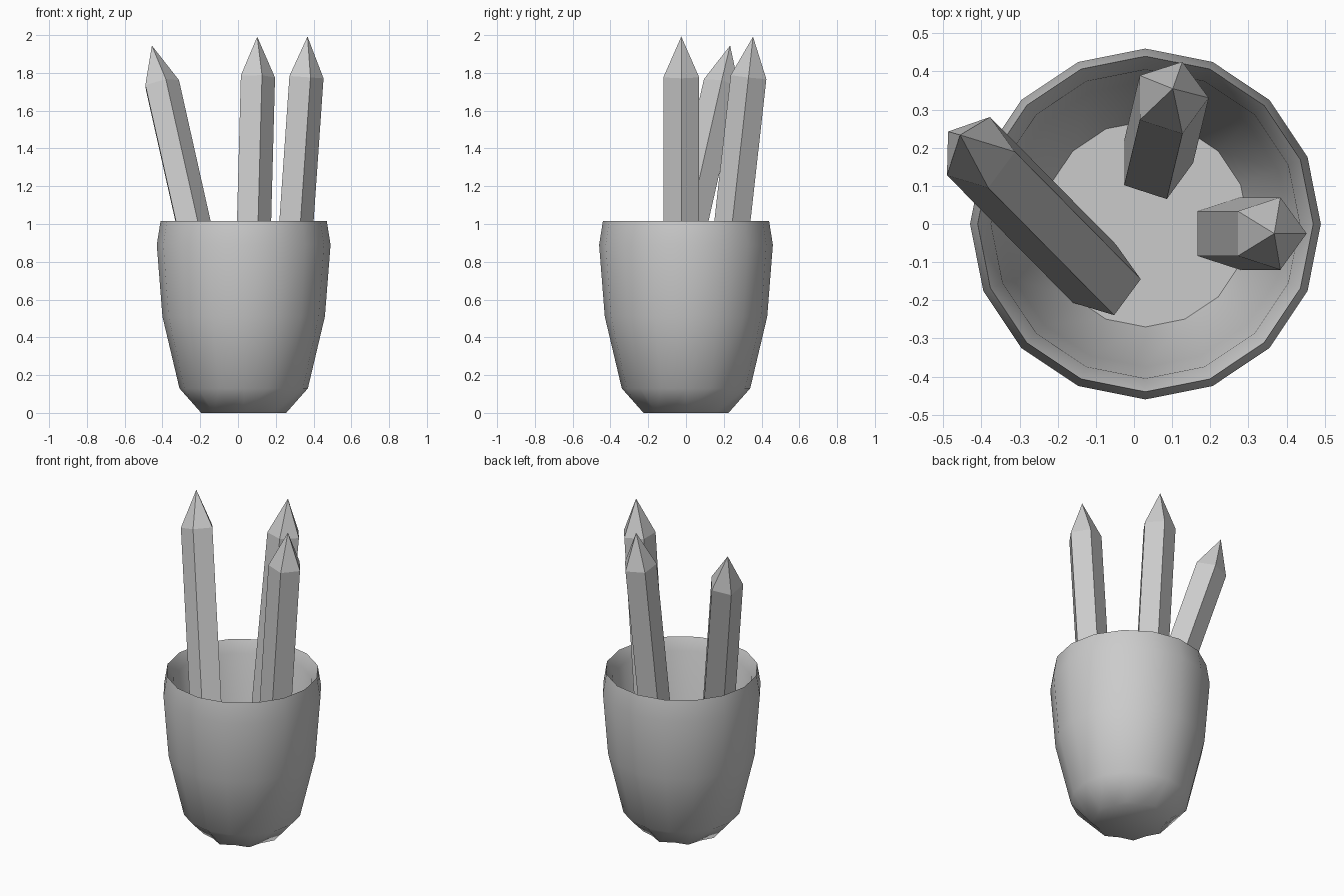
import bpy, bmesh
from math import sin, cos, pi, radians
from mathutils import Vector

if "Cube" in bpy.data.objects:
    bpy.data.objects.remove(bpy.data.objects["Cube"])


def make_object(name, bm):
    bmesh.ops.recalc_face_normals(bm, faces=bm.faces[:])
    mesh = bpy.data.meshes.new(name)
    bm.to_mesh(mesh)
    bm.free()
    obj = bpy.data.objects.new(name, mesh)
    bpy.context.collection.objects.link(obj)
    return obj


def bridge(bm, a, b):
    n = len(a)
    for i in range(n):
        j = (i + 1) % n
        bm.faces.new((a[i], a[j], b[j], b[i]))


# Cup: outer wall up to a thin lip, then down the inner wall to the floor
SIDES = 16
PROFILE = [(0.225, 0), (0.34, 0.13), (0.43, 0.51), (0.46, 0.89), (0.44, 1.015),
           (0.405, 0.94), (0.375, 0.52), (0.27, 0.23)]
bm = bmesh.new()
rings = []
for k, (r, z) in enumerate(PROFILE):
    ring = []
    for i in range(SIDES):
        a = 2 * pi * i / SIDES
        # the foot is slightly scalloped
        rr = r * (0.88 if k == 0 and i % 2 else 1)
        ring.append(bm.verts.new((0.03 + rr * cos(a), rr * sin(a), z)))
    rings.append(ring)
for a, b in zip(rings, rings[1:]):
    bridge(bm, a, b)
bm.faces.new(rings[0])
bm.faces.new(rings[-1])
cup = make_object("cup", bm)
bpy.context.view_layer.objects.active = cup
cup.select_set(True)
bpy.ops.object.shade_smooth_by_angle(angle=radians(62))
cup.select_set(False)


# Pencils: five-sided prisms with pointed tips, leaning along their axes
def pencil(name, bottom, shoulder):
    bottom, shoulder = Vector(bottom), Vector(shoulder)
    axis = (shoulder - bottom).normalized()
    rot = Vector((0, 0, 1)).rotation_difference(axis)
    bm = bmesh.new()
    ends = []
    for c in (bottom, shoulder):
        ends.append([bm.verts.new(c + rot @ Vector((0.1 * cos(2 * pi * i / 5),
                                                    0.1 * sin(2 * pi * i / 5), 0)))
                     for i in range(5)])
    bridge(bm, *ends)
    bm.faces.new(ends[0])
    tip = bm.verts.new(shoulder + axis * 0.215)
    for i in range(5):
        bm.faces.new((ends[1][i], ends[1][(i + 1) % 5], tip))
    return make_object(name, bm)


pencil("right_pencil", (0.247, -0.025, 0.25), (0.353, -0.025, 1.778))
pencil("back_pencil", (0.055, 0.16, 0.25), (0.096, 0.331, 1.778))
pencil("left_pencil", (-0.08, -0.147, 0.27), (-0.41, 0.187, 1.74))
